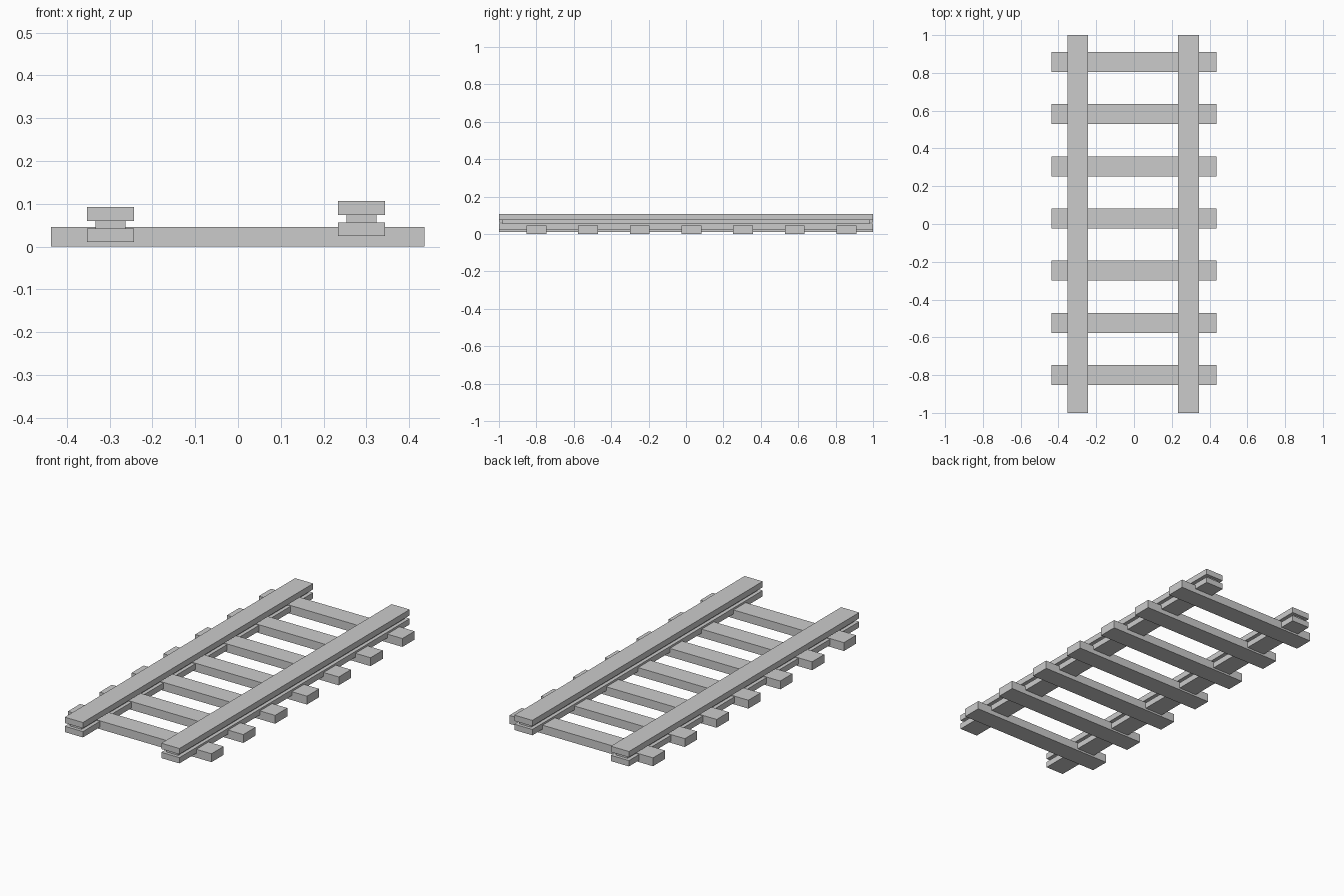
import bpy, bmesh

if "Cube" in bpy.data.objects:
    bpy.data.objects.remove(bpy.data.objects["Cube"])


def add_box(bm, x, y, z):
    """Add a closed box spanning the given (min, max) ranges."""
    verts = bmesh.ops.create_cube(bm, size=1)["verts"]
    for v in verts:
        v.co = [lo + (hi - lo) * (c + 0.5)
                for c, (lo, hi) in zip(v.co, (x, y, z))]


def make_object(name, boxes):
    bm = bmesh.new()
    for box in boxes:
        add_box(bm, *box)
    mesh = bpy.data.meshes.new(name)
    bm.to_mesh(mesh)
    bm.free()
    obj = bpy.data.objects.new(name, mesh)
    bpy.context.collection.objects.link(obj)


# Cross ties, evenly spaced along the track
for i in range(7):
    y = -0.8 + i * 0.2763
    make_object(f"cross_tie_{i + 1}",
                [((-0.437, 0.436), (y - 0.053, y + 0.053), (0, 0.046))])

# Rails: wide foot, narrow recessed web, wide head; the right one sits higher
for side, x, z in (("left", -0.298, 0.0105), ("right", 0.289, 0.0245)):
    wide, narrow = (x - 0.055, x + 0.055), (x - 0.035, x + 0.035)
    make_object(f"{side}_rail_foot", [(wide, (-1, 1), (z, z + 0.032))])
    make_object(f"{side}_rail_web",
                [(narrow, (-0.982, 0.982), (z + 0.032, z + 0.05))])
    make_object(f"{side}_rail_head", [(wide, (-1, 1), (z + 0.05, z + 0.082))])
